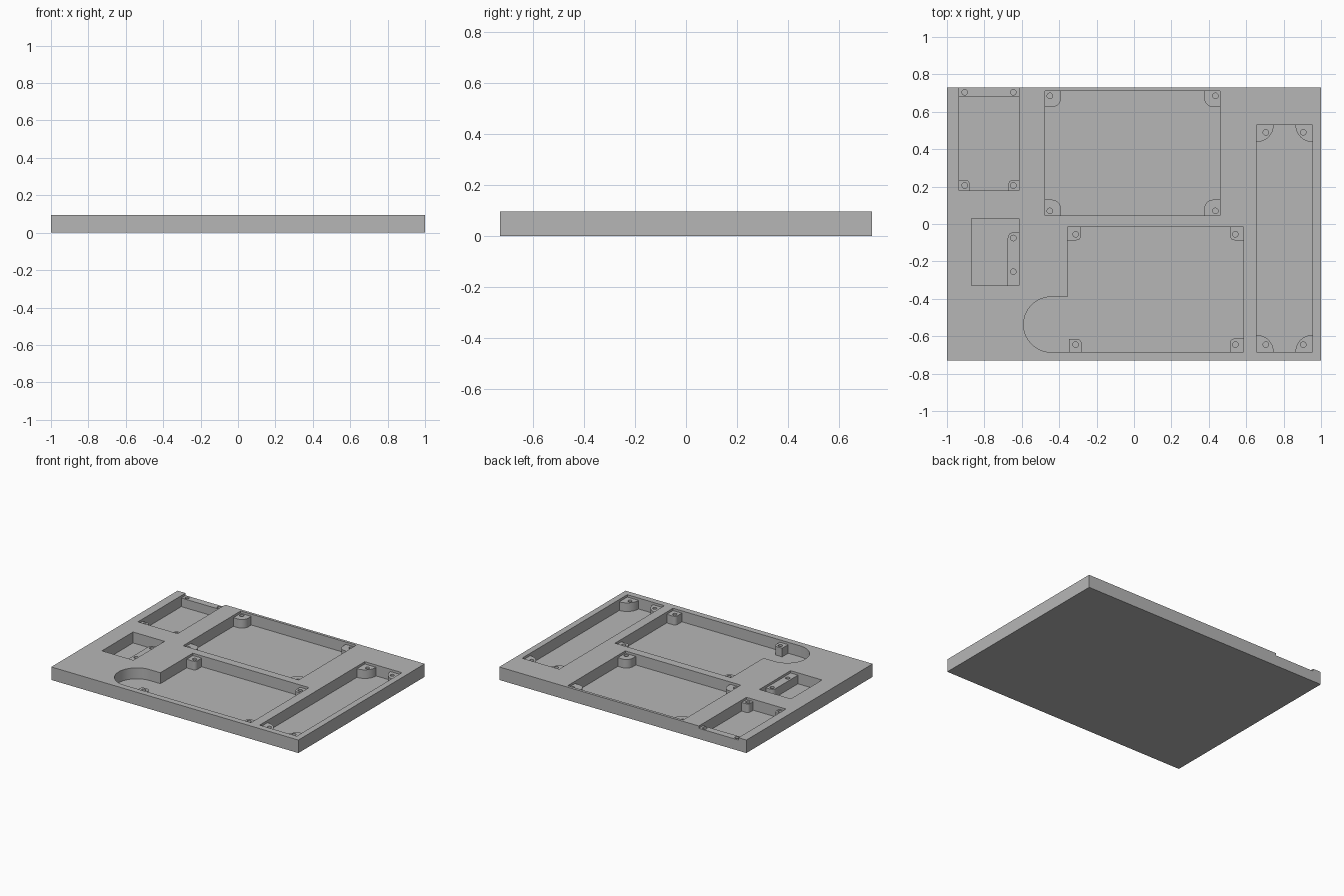
import bpy, bmesh, math
from mathutils import Vector

if "Cube" in bpy.data.objects:
    bpy.data.objects.remove(bpy.data.objects["Cube"])

TOP, BOSS_TOP, FLOOR = 0.095, 0.078, 0.015
OVERLAP = 0.01      # how far posts run into the walls before being merged
HOLE_RADIUS = 0.015

grey = bpy.data.materials.new("plain grey")
grey.use_nodes = True
grey.diffuse_color = (0.47, 0.47, 0.47, 1)
grey.node_tree.nodes["Principled BSDF"].inputs["Base Color"].default_value = grey.diffuse_color


def rounded(corners, steps=12):
    """Outline from (x, y, radius) right-angled corners."""
    outline = []
    for i, (x, y, r) in enumerate(corners):
        p = Vector((x, y))
        if r == 0:
            outline.append(p)
            continue
        u = (Vector(corners[i - 1][:2]) - p).normalized()
        v = (Vector(corners[(i + 1) % len(corners)][:2]) - p).normalized()
        centre = p + (u + v) * r
        for k in range(steps + 1):
            t = math.pi / 2 * k / steps
            outline.append(centre - (v * math.cos(t) + u * math.sin(t)) * r)
    return outline


def rectangle(x0, x1, y0, y1):
    return rounded([(x0, y0, 0), (x1, y0, 0), (x1, y1, 0), (x0, y1, 0)])


def circle(x, y, r, n=20):
    return [Vector((x + r * math.cos(math.tau * k / n), y + r * math.sin(math.tau * k / n)))
            for k in range(n)]


def prisms(name, outlines, z0, z1):
    """One object holding an upright prism for each outline."""
    bm = bmesh.new()
    for outline in outlines:
        face = bm.faces.new([bm.verts.new((p.x, p.y, z0)) for p in outline])
        grown = bmesh.ops.extrude_face_region(bm, geom=[face])["geom"]
        bmesh.ops.translate(bm, vec=(0, 0, z1 - z0),
                            verts=[g for g in grown if isinstance(g, bmesh.types.BMVert)])
    bmesh.ops.recalc_face_normals(bm, faces=bm.faces)
    mesh = bpy.data.meshes.new(name)
    bm.to_mesh(mesh)
    bm.free()
    mesh.materials.append(grey)
    obj = bpy.data.objects.new(name, mesh)
    bpy.context.collection.objects.link(obj)
    return obj


def combine(target, tool, operation):
    mod = target.modifiers.new(tool.name, "BOOLEAN")
    mod.operation, mod.solver, mod.object = operation, "EXACT", tool
    bpy.context.view_layer.objects.active = target
    bpy.ops.object.modifier_apply(modifier=mod.name)
    bpy.data.objects.remove(tool)


def corner_post(x, y, sx, sy, size, radius):
    """Post growing from a pocket corner towards (sx, sy), rounded on its free corner."""
    xa, ya = x - sx * OVERLAP, y - sy * OVERLAP
    xb, yb = x + sx * size, y + sy * size
    return rounded([(xa, ya, 0), (xb, ya, 0), (xb, yb, radius), (xa, yb, 0)])


posts, holes = [], []


def four_posts(x0, x1, y0, y1, size, radius, inset_x, inset_y, skip=()):
    for x, sx in ((x0, 1), (x1, -1)):
        for y, sy in ((y0, 1), (y1, -1)):
            holes.append((x + sx * inset_x, y + sy * inset_y))
            if (sx, sy) not in skip:
                posts.append(corner_post(x, y, sx, sy, size, radius))


# Pocket limits: x0, x1, y0, y1
back_left = (-0.935, -0.615, 0.18, 0.68)
small = (-0.87, -0.615, -0.33, 0.03)
middle = (-0.475, 0.46, 0.045, 0.71)
tall = (0.655, 0.955, -0.685, 0.53)
lower = (-0.355, 0.585, -0.685, -0.015)

# Lower pocket has a half-round lobe on one side
lx0, lx1, ly0, ly1 = lower
lobe_x, lobe_y, lobe_r = -0.59, -0.39, 0.147
lower_outline = rounded([(lobe_x, ly0, lobe_r), (lx1, ly0, 0), (lx1, ly1, 0),
                         (lx0, ly1, 0), (lx0, lobe_y, 0), (lobe_x, lobe_y, lobe_r)], 20)

# Screw posts and their holes
four_posts(*middle, 0.085, 0.05, 0.025, 0.025)
four_posts(*tall, 0.092, 0.0919, 0.05, 0.04)
four_posts(*lower, 0.072, 0.025, 0.043, 0.04, skip=[(1, 1)])
posts.append(rounded([(-0.347, ly0 - OVERLAP, 0), (-0.28, ly0 - OVERLAP, 0),
                      (-0.28, -0.615, 0.025), (-0.347, -0.615, 0)]))
four_posts(*back_left[:3], 0.73, 0.055, 0.02, 0.03, 0.026, skip=[(1, -1), (-1, -1)])
sx1, sy0 = small[1] + OVERLAP, small[2] - OVERLAP
posts.append(rounded([(sx1, sy0, 0), (sx1, -0.045, 0), (-0.675, -0.045, 0.03), (-0.675, sy0, 0)]))
holes += [(-0.645, -0.075), (-0.645, -0.255)]

# Base plate with pockets, posts, open ledge at the back and screw holes
plate = prisms("base_plate", [rectangle(-1, 1, -0.73, 0.73)], 0, TOP)
pockets = [rectangle(*p) for p in (back_left, small, middle, tall)] + [lower_outline]
combine(plate, prisms("pocket_cutter", pockets, FLOOR, 0.2), "DIFFERENCE")
combine(plate, prisms("screw_posts", posts, FLOOR - 0.005, BOSS_TOP), "UNION")
ledge = rectangle(back_left[0], back_left[1], 0.6, 0.8)
combine(plate, prisms("ledge_cutter", [ledge], BOSS_TOP, 0.2), "DIFFERENCE")
screw_holes = [circle(x, y, HOLE_RADIUS) for x, y in holes]
combine(plate, prisms("hole_cutter", screw_holes, FLOOR + 0.005, 0.2), "DIFFERENCE")

# Smooth curved walls, keep corners crisp
bpy.ops.object.select_all(action="DESELECT")
plate.select_set(True)
bpy.context.view_layer.objects.active = plate
bpy.ops.object.shade_smooth_by_angle(angle=math.radians(30))
